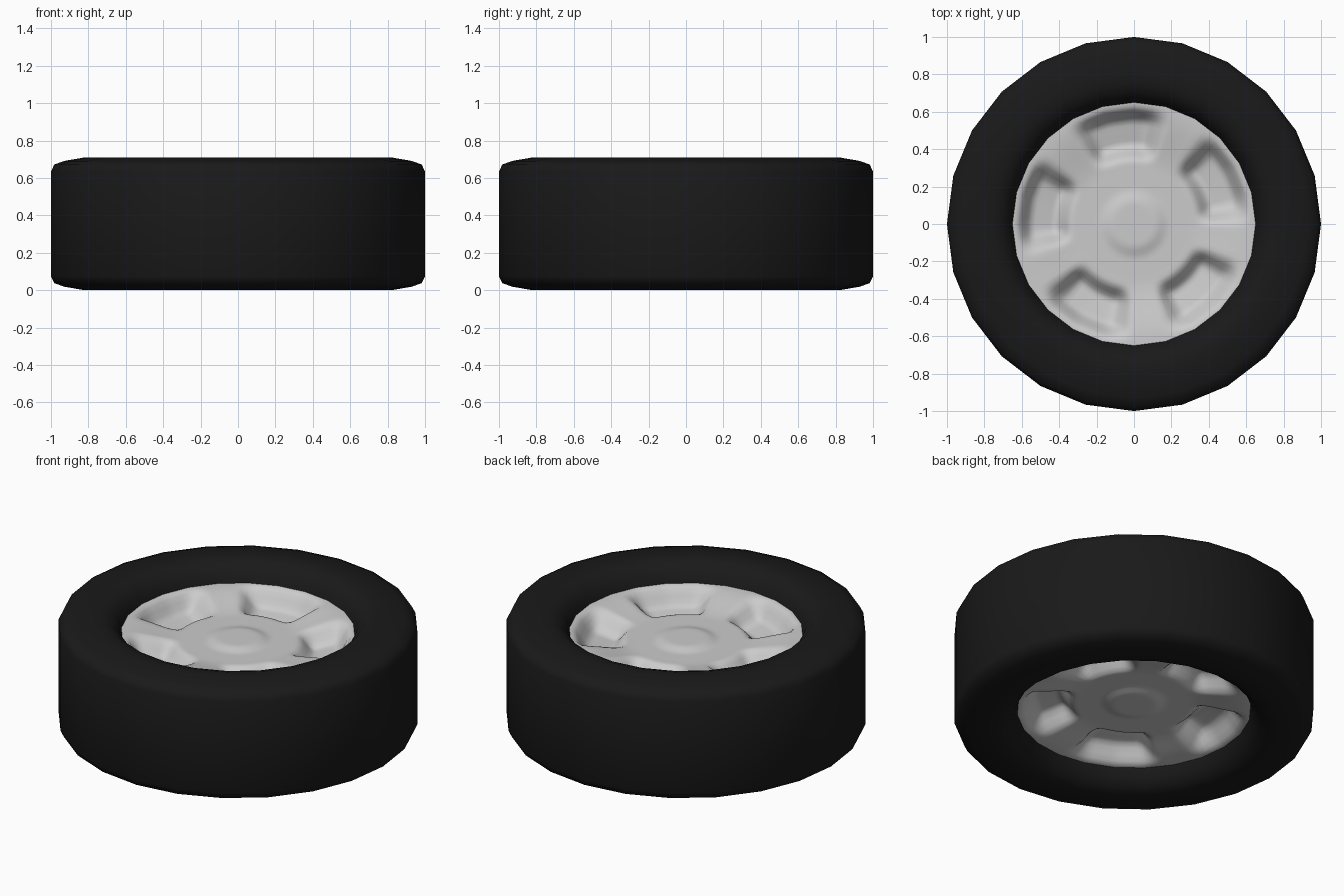
import bpy, bmesh, math

if "Cube" in bpy.data.objects:
    bpy.data.objects.remove(bpy.data.objects["Cube"])

MID = 0.355          # half the tyre width
SIDES = 24


def make_object(name, bm, colour=None):
    bmesh.ops.recalc_face_normals(bm, faces=bm.faces)
    mesh = bpy.data.meshes.new(name)
    bm.to_mesh(mesh)
    bm.free()
    for p in mesh.polygons:
        p.use_smooth = True
    ob = bpy.data.objects.new(name, mesh)
    bpy.context.collection.objects.link(ob)
    if colour:
        mat = bpy.data.materials.new(name + "_material")
        mat.diffuse_color = colour
        mat.use_nodes = True
        mat.node_tree.nodes["Principled BSDF"].inputs["Base Color"].default_value = mat.diffuse_color
        mesh.materials.append(mat)
    return ob


def bridge(bm, rings):
    for a, b in zip(rings, rings[1:]):
        n = len(a)
        for i in range(n):
            j = (i + 1) % n
            bm.faces.new((a[i], a[j], b[j], b[i]))


# Tyre: half profile mirrored about the mid plane, then turned in 24 steps
half = [(0.65, 0.242), (0.668, 0.29), (0.71, 0.335), (0.76, 0.352), (0.82, 0.355),
        (0.93, 0.336), (0.982, 0.317), (1.0, 0.28)]
profile = half + [(r, -h) for r, h in reversed(half)]
bm = bmesh.new()
rings = []
for r, h in profile:
    rings.append([bm.verts.new((r * math.cos(math.tau * i / SIDES),
                                r * math.sin(math.tau * i / SIDES), MID + h))
                  for i in range(SIDES)])
bridge(bm, rings)
make_object("tyre", bm, (0.01, 0.01, 0.01, 1))


# Wheel face: dished disc with five rounded pockets between the spokes
def step(a, b, x):
    t = min(max((x - a) / (b - a), 0), 1)
    return t * t * (3 - 2 * t)


def face_height(r, ang):
    h = 0.195 + 0.047 * step(0.3, 0.64, r)          # dish up to the rim edge
    h += 0.018 * (1 - step(0.11, 0.19, r))          # hub cap
    off = (ang - 98 + 36) % 72 - 36                 # degrees from pocket centre
    side = 1 - step(14, 27, abs(off))
    radial = step(0.33, 0.43, r) * (1 - step(0.54, 0.635, r))
    return h - 0.095 * side * radial


def wheel_face(name, sign):
    n, rows = 120, 32
    bm = bmesh.new()
    rings = []
    for k in range(1, rows + 1):
        r = 0.65 * k / rows
        ring = []
        for i in range(n):
            deg = 360 * i / n
            flat = math.cos(math.radians(7.5)) / math.cos(math.radians(deg % 15 - 7.5))
            rr = r * (1 + (flat - 1) * (k / rows) ** 4)   # edge follows the tyre facets
            a = math.radians(deg)
            ring.append(bm.verts.new((rr * math.cos(a), rr * math.sin(a),
                                      MID + sign * face_height(r, deg))))
        rings.append(ring)
    bridge(bm, rings)
    centre = bm.verts.new((0, 0, MID + sign * face_height(0, 0)))
    for i in range(n):
        bm.faces.new((centre, rings[0][i], rings[0][(i + 1) % n]))
    ob = make_object(name, bm)
    # open sheet: make sure it faces outwards
    if ob.data.polygons[-1].normal.z * sign < 0:
        ob.data.flip_normals()


wheel_face("wheel_face_top", 1)
wheel_face("wheel_face_bottom", -1)
